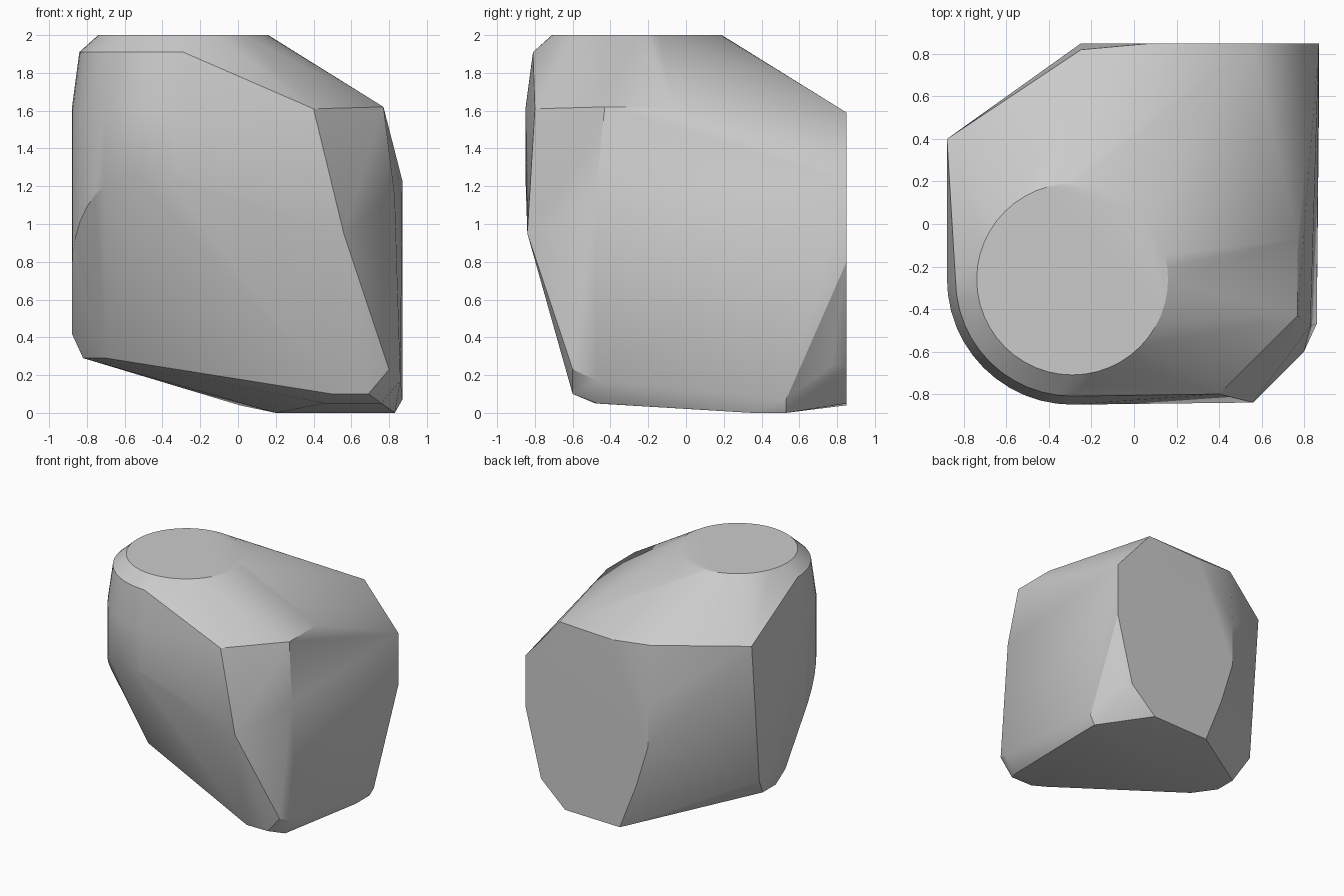
import bpy, bmesh, math

cube = bpy.data.objects.get("Cube")
if cube:
    bpy.data.objects.remove(cube, do_unlink=True)

CX, CY = -0.29, -0.26


def ring(radius, height, start, end, steps):
    """Points on an arc around the axis of the round peak."""
    pts = []
    for i in range(steps + 1):
        a = math.radians(start + (end - start) * i / steps)
        z = height(a) if callable(height) else height
        pts.append((CX + radius * math.cos(a), CY + radius * math.sin(a), z))
    return pts


def skirt(a):
    """Lower limit of the rounded corner, lowest towards the left."""
    return 0.75 + 0.5 * math.sin(min(1.0, (a - math.pi) / 1.1) * math.pi / 2)


# Round peak: flat cap, chamfer and rounded front right corner
points = ring(0.45, 2.0, 0, 352.5, 47)
points += ring(0.55, 1.91, 180, 270, 12)
points += ring(0.59, 1.61, 180, 270, 12)
points += ring(0.59, skirt, 180, 270, 12)

# Shoulder edge
points += [(0.40, -0.80, 1.61), (0.77, -0.43, 1.62), (0.77, -0.07, 1.62),
           (-0.25, 0.82, 1.60), (-0.88, 0.40, 1.60)]
# Back facet
points += [(0.87, 0.85, 1.23), (0.56, 0.85, 1.59), (0.08, 0.85, 1.57),
           (-0.25, 0.85, 1.13), (-0.25, 0.85, 0.78), (-0.14, 0.85, 0.42),
           (0.01, 0.85, 0.04), (0.51, 0.85, 0.05), (0.73, 0.85, 0.25),
           (0.87, 0.85, 0.80)]
# Side facets
points += [(0.87, 0.53, 0.07), (0.86, -0.47, 0.17), (0.83, -0.48, 1.15),
           (0.78, 0.77, 0.25), (-0.88, -0.04, 0.42), (-0.88, 0.30, 0.45)]
# Front facet and toe
points += [(0.56, -0.84, 0.95), (0.80, -0.60, 0.23), (0.69, -0.60, 0.10),
           (0.50, -0.60, 0.10)]
# Underside
points += [(0.46, -0.48, 0.05), (0.76, -0.47, 0.05), (0.83, 0.35, 0.0),
           (0.83, 0.53, 0.0), (0.20, 0.50, 0.0), (-0.82, 0.17, 0.29),
           (-0.82, 0.0, 0.29), (-0.70, -0.17, 0.29)]

# Wrap the points into one faceted stone
bm = bmesh.new()
for p in points:
    bm.verts.new(p)
hull = bmesh.ops.convex_hull(bm, input=bm.verts)
loose = [g for g in hull["geom_interior"] if isinstance(g, bmesh.types.BMVert)]
bmesh.ops.delete(bm, geom=loose, context="VERTS")
bmesh.ops.dissolve_limit(bm, angle_limit=math.radians(1.5),
                         verts=bm.verts, edges=bm.edges)
bmesh.ops.recalc_face_normals(bm, faces=bm.faces)

mesh = bpy.data.meshes.new("stone")
bm.to_mesh(mesh)
bm.free()
stone = bpy.data.objects.new("stone", mesh)
bpy.context.collection.objects.link(stone)

# Plain grey
grey = bpy.data.materials.new("stone grey")
grey.use_nodes = True
color = (0.6, 0.6, 0.6, 1.0)
grey.diffuse_color = color
grey.node_tree.nodes["Principled BSDF"].inputs["Base Color"].default_value = color
mesh.materials.append(grey)

# Soft shading with sharp main edges
bpy.ops.object.select_all(action="DESELECT")
stone.select_set(True)
bpy.context.view_layer.objects.active = stone
bpy.ops.object.shade_smooth_by_angle(angle=math.radians(30))
